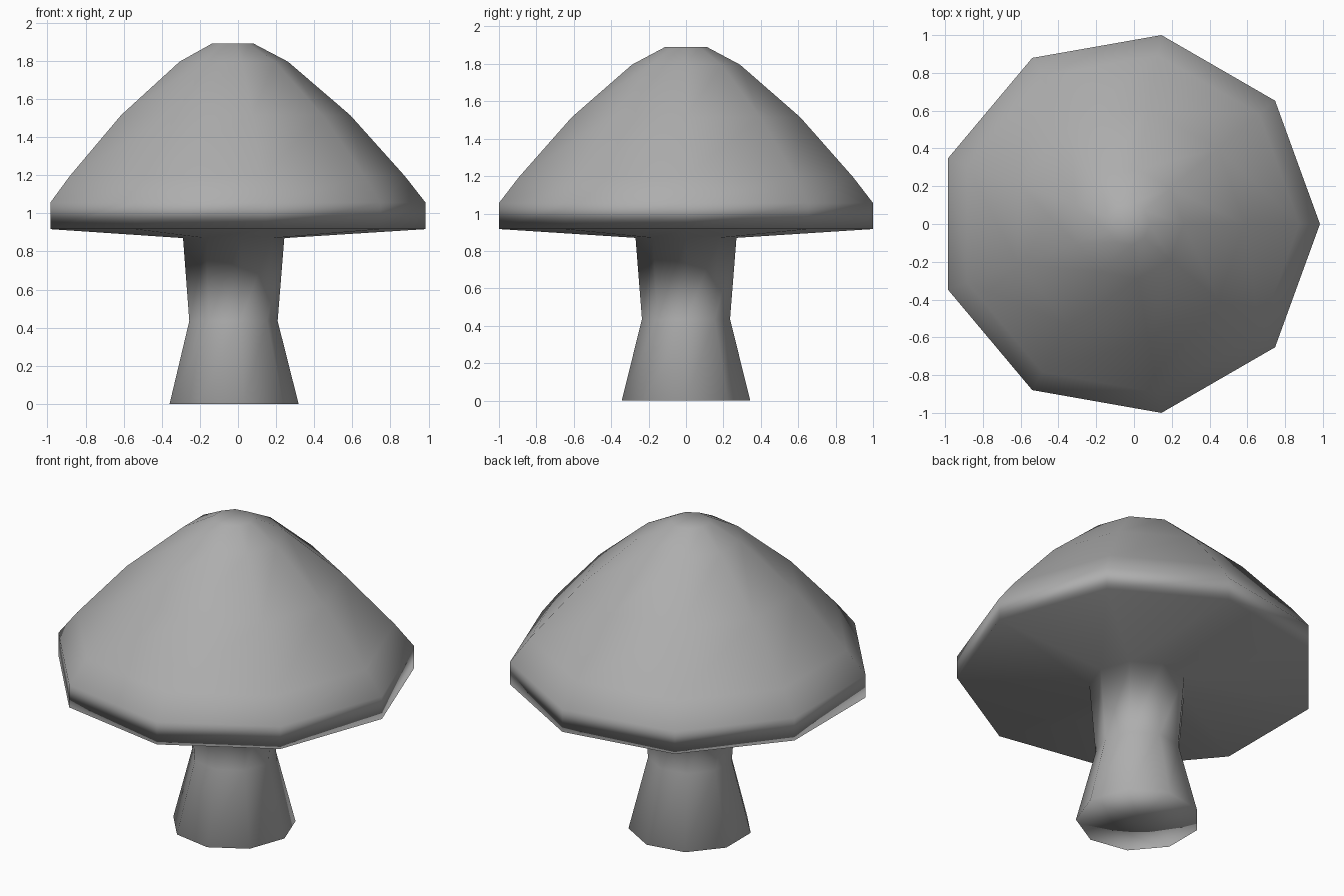
import bpy, bmesh
from math import cos, sin, tau

if "Cube" in bpy.data.objects:
    bpy.data.objects.remove(bpy.data.objects["Cube"])

SIDES = 9
X_SHIFT = -0.031  # centres the odd-sided outline on x = 0

# (radius, height) from the foot of the stem to the crown of the cap
STEM = [(0.349, 0.0), (0.239, 0.435), (0.274, 0.87)]
CAP = [(1.0154, 0.917), (1.0154, 1.056), (0.906, 1.196),
       (0.620, 1.515), (0.293, 1.796), (0.114, 1.89)]


def lathe(name, profile, grey):
    """Turn a profile into a closed, smooth-shaded solid."""
    bm = bmesh.new()
    rings = [[bm.verts.new((r * cos(tau * i / SIDES) + X_SHIFT,
                            r * sin(tau * i / SIDES), z))
              for i in range(SIDES)] for r, z in profile]
    foot = bm.verts.new((X_SHIFT, 0, profile[0][1]))
    crown = bm.verts.new((X_SHIFT, 0, profile[-1][1]))
    for i in range(SIDES):
        j = (i + 1) % SIDES
        for a, b in zip(rings, rings[1:]):
            bm.faces.new((a[i], a[j], b[j], b[i]))
        bm.faces.new((rings[0][j], rings[0][i], foot))
        bm.faces.new((rings[-1][i], rings[-1][j], crown))
    for f in bm.faces:
        f.smooth = True
    mesh = bpy.data.meshes.new(name)
    bm.to_mesh(mesh)
    bm.free()
    mat = bpy.data.materials.new(name + "_grey")
    mat.diffuse_color = (grey, grey, grey, 1)
    mat.use_nodes = True
    mat.node_tree.nodes["Principled BSDF"].inputs["Base Color"].default_value = mat.diffuse_color
    mesh.materials.append(mat)
    obj = bpy.data.objects.new(name, mesh)
    bpy.context.collection.objects.link(obj)
    # Large faces dominate the shading: broad underside stays flat and dark
    mod = obj.modifiers.new("area_shading", 'WEIGHTED_NORMAL')
    mod.mode = 'FACE_AREA'
    mod.weight = 50
    return obj


# Stem and cap are one continuous skin, so shading flows across the join
lathe("mushroom", STEM + CAP, 0.42)
